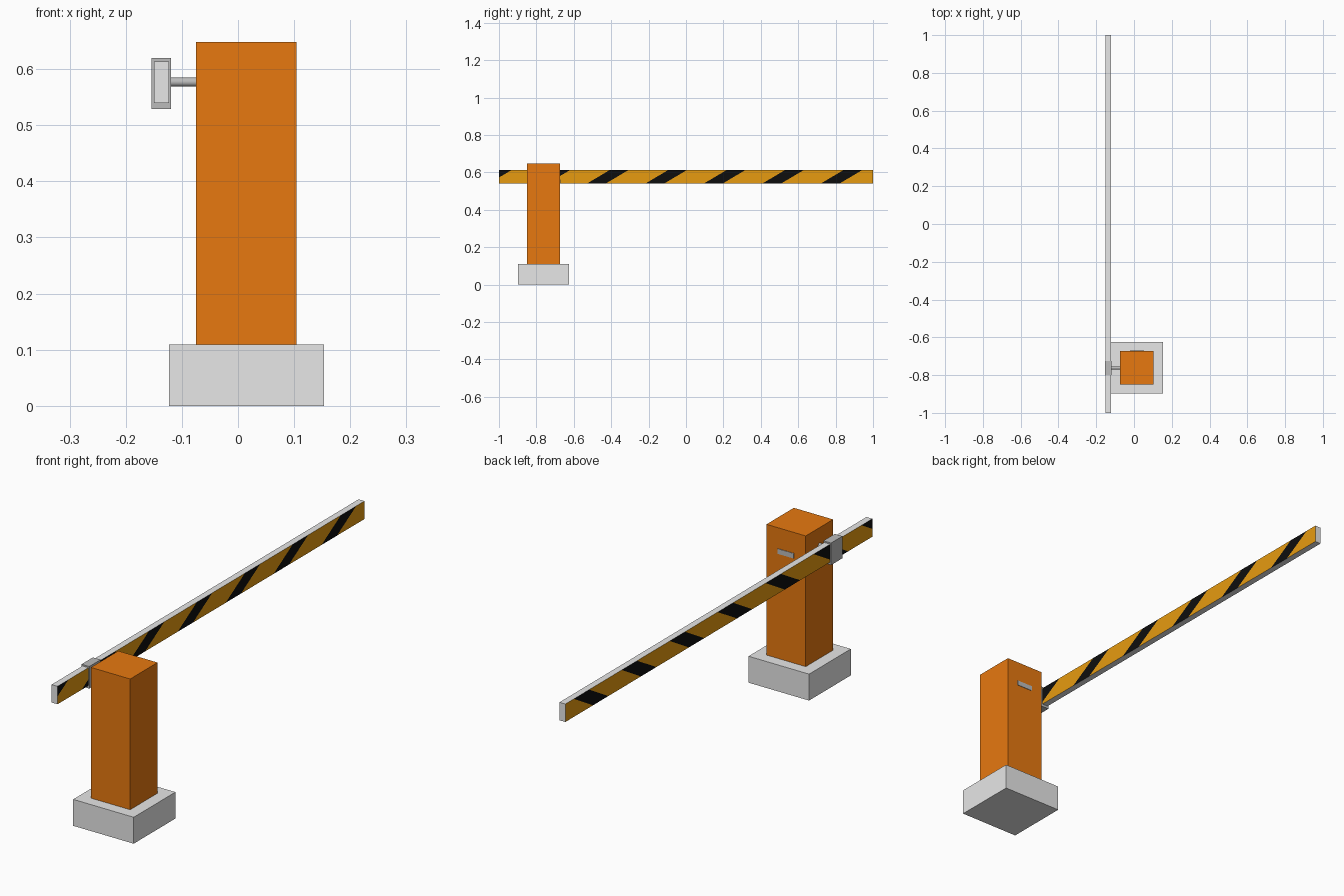
import bpy, bmesh, math
from mathutils import Vector

if "Cube" in bpy.data.objects:
    bpy.data.objects.remove(bpy.data.objects["Cube"])


def mat(name, rgb):
    m = bpy.data.materials.new(name)
    m.diffuse_color = (*rgb, 1)
    m.use_nodes = True
    m.node_tree.nodes["Principled BSDF"].inputs["Base Color"].default_value = m.diffuse_color
    return m


ORANGE = mat("orange", (0.8, 0.19, 0.005))
YELLOW = mat("amber_yellow", (0.8, 0.33, 0.005))
BLACK = mat("black", (0.004, 0.004, 0.004))
LIGHT = mat("light_grey", (0.8, 0.8, 0.8))
METAL = mat("metal_grey", (0.5, 0.5, 0.5))


def box(name, lo, hi, *mats):
    lo, hi = Vector(lo), Vector(hi)
    bm = bmesh.new()
    bmesh.ops.create_cube(bm, size=1)
    for v in bm.verts:
        v.co = Vector(c * s for c, s in zip(v.co, hi - lo)) + (lo + hi) / 2
    me = bpy.data.meshes.new(name)
    bm.to_mesh(me)
    bm.free()
    ob = bpy.data.objects.new(name, me)
    bpy.context.collection.objects.link(ob)
    for m in mats:
        me.materials.append(m)
    return ob


CY = -0.762  # post centre in y

# Post: footing, cabinet and the small plate on its back
box("footing", (-0.123, CY - 0.136, 0), (0.153, CY + 0.136, 0.109), LIGHT)
box("cabinet", (-0.075, CY - 0.089, 0.109), (0.104, CY + 0.089, 0.648), ORANGE)
box("back_plate", (-0.021, CY + 0.087, 0.541), (0.052, CY + 0.091, 0.562), METAL)

# Pivot: shaft and bracket around the arm
box("arm_bracket", (-0.154, CY - 0.037, 0.529), (-0.119, CY + 0.037, 0.62), METAL)
bpy.ops.mesh.primitive_cylinder_add(vertices=24, radius=0.008, depth=0.06,
                                    location=(-0.1, CY, 0.577),
                                    rotation=(0, math.pi / 2, 0))
shaft = bpy.context.object
shaft.name = "pivot_shaft"
shaft.data.materials.append(METAL)
bpy.ops.object.shade_smooth_by_angle()

# Arm, cut along the slanted stripe edges
Z0, H = 0.54, 0.074
LEAN, STEP, WIDTH, START = 0.125, 0.3125, 0.10, -1.155
arm = box("barrier_arm", (-0.15, -1, Z0), (-0.123, 1, Z0 + H), LIGHT, YELLOW, BLACK)
bm = bmesh.new()
bm.from_mesh(arm.data)
for k in range(7):
    for y in (START + k * STEP, START + k * STEP + WIDTH):
        bmesh.ops.bisect_plane(bm, geom=bm.verts[:] + bm.edges[:] + bm.faces[:],
                               plane_co=(0, y, Z0), plane_no=(0, H, -LEAN))
# Long sides alternate yellow and black
for f in bm.faces:
    if abs(f.normal.x) > 0.9:
        c = f.calc_center_median()
        u = (c.y - LEAN * (c.z - Z0) / H - START) % STEP
        f.material_index = 2 if u < WIDTH else 1
bm.to_mesh(arm.data)
bm.free()
